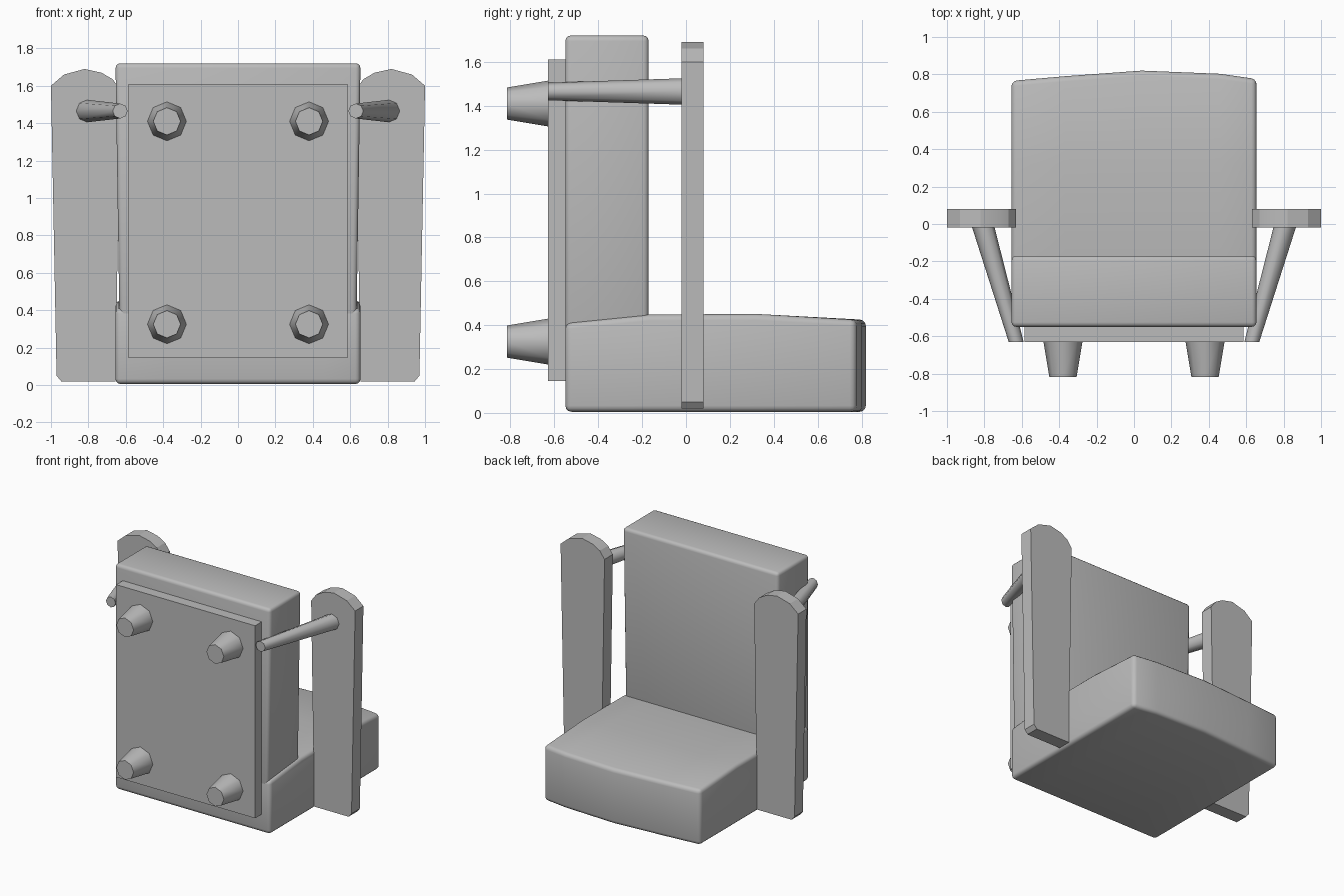
import bpy, bmesh, math
from mathutils import Vector

cube = bpy.data.objects.get("Cube")
if cube:
    bpy.data.objects.remove(cube, do_unlink=True)

grey = bpy.data.materials.new("plain_grey")
grey.use_nodes = True
COLOUR = (0.5, 0.5, 0.5, 1)
grey.diffuse_color = COLOUR
grey.node_tree.nodes["Principled BSDF"].inputs["Base Color"].default_value = COLOUR


def loft(name, rings, bevel=0, smooth=50):
    """Skin a row of matching rings, cap the ends and round the hard edges."""
    bm = bmesh.new()
    loops = [[bm.verts.new(p) for p in ring] for ring in rings]
    for a, b in zip(loops, loops[1:]):
        for i in range(len(a)):
            j = (i + 1) % len(a)
            bm.faces.new((a[i], a[j], b[j], b[i]))
    bm.faces.new(loops[0])
    bm.faces.new(loops[-1])
    bmesh.ops.recalc_face_normals(bm, faces=bm.faces)
    if bevel:
        hard = [e for e in bm.edges if e.calc_face_angle() > math.radians(40)]
        bmesh.ops.bevel(bm, geom=hard, offset=bevel, segments=3,
                        profile=0.5, affect='EDGES', clamp_overlap=True)
    mesh = bpy.data.meshes.new(name)
    bm.to_mesh(mesh)
    bm.free()
    mesh.materials.append(grey)
    obj = bpy.data.objects.new(name, mesh)
    bpy.context.collection.objects.link(obj)
    bpy.ops.object.select_all(action='DESELECT')
    obj.select_set(True)
    bpy.context.view_layer.objects.active = obj
    bpy.ops.object.shade_smooth_by_angle(angle=math.radians(smooth))
    return obj


def disc(x, y, z, r, sides=8):
    """Ring facing along y."""
    turns = [2 * math.pi * i / sides for i in range(sides)]
    return [(x + r * math.cos(t), y, z + r * math.sin(t)) for t in turns]


def rect(x, y0, y1, z0, z1):
    return [(x, y0, z0), (x, y1, z0), (x, y1, z1), (x, y0, z1)]


# Thick cushion with a crowned upper face and a bowed far end
bow = [(-0.655, 0.765), (-0.37, 0.79), (0.04, 0.82), (0.46, 0.803), (0.655, 0.775)]
side = [(-0.55, 0.41), (-0.17, 0.448), (0.32, 0.451)]
loft("seat_cushion",
     [[(x, -0.55, 0.005), (x, y, 0.005), (x, y, 0.424)]
      + [(x, py, pz) for py, pz in reversed(side)] for x, y in bow], bevel=0.028)

# Upright cushion, slightly wider at the top
loft("back_cushion",
     [[(-w, -0.55, z), (w, -0.55, z), (w, -0.17, z), (-w, -0.17, z)]
      for w, z in ((0.633, 0.3), (0.655, 1.72))], bevel=0.025)

# Flat base board that carries the legs
loft("base_board", [rect(x, -0.63, -0.54, 0.145, 1.61) for x in (-0.585, 0.585)], smooth=30)

# Four tapered legs
for x in (-0.38, 0.38):
    for z in (0.325, 1.41):
        loft("leg_" + ("left" if x > 0 else "right") + ("_upper" if z > 1 else "_lower"),
             [disc(x, -0.625, z, 0.105), disc(x, -0.817, z, 0.073)])

# Arm boards and their slanted posts, mirrored
arm = [(0.655, 0.02), (0.945, 0.02), (0.97, 0.05), (1.0, 1.6), (0.93, 1.66),
       (0.82, 1.69), (0.73, 1.67), (0.67, 1.635), (0.63, 1.58)]
for s, label in ((1, "left"), (-1, "right")):
    loft("arm_board_" + label,
         [[(s * x, y, z) for x, z in arm] for y in (-0.02, 0.08)], smooth=20)
    loft("arm_post_" + label,
         [disc(s * 0.63, -0.63, 1.465, 0.04), disc(s * 0.805, -0.02, 1.465, 0.06)])
